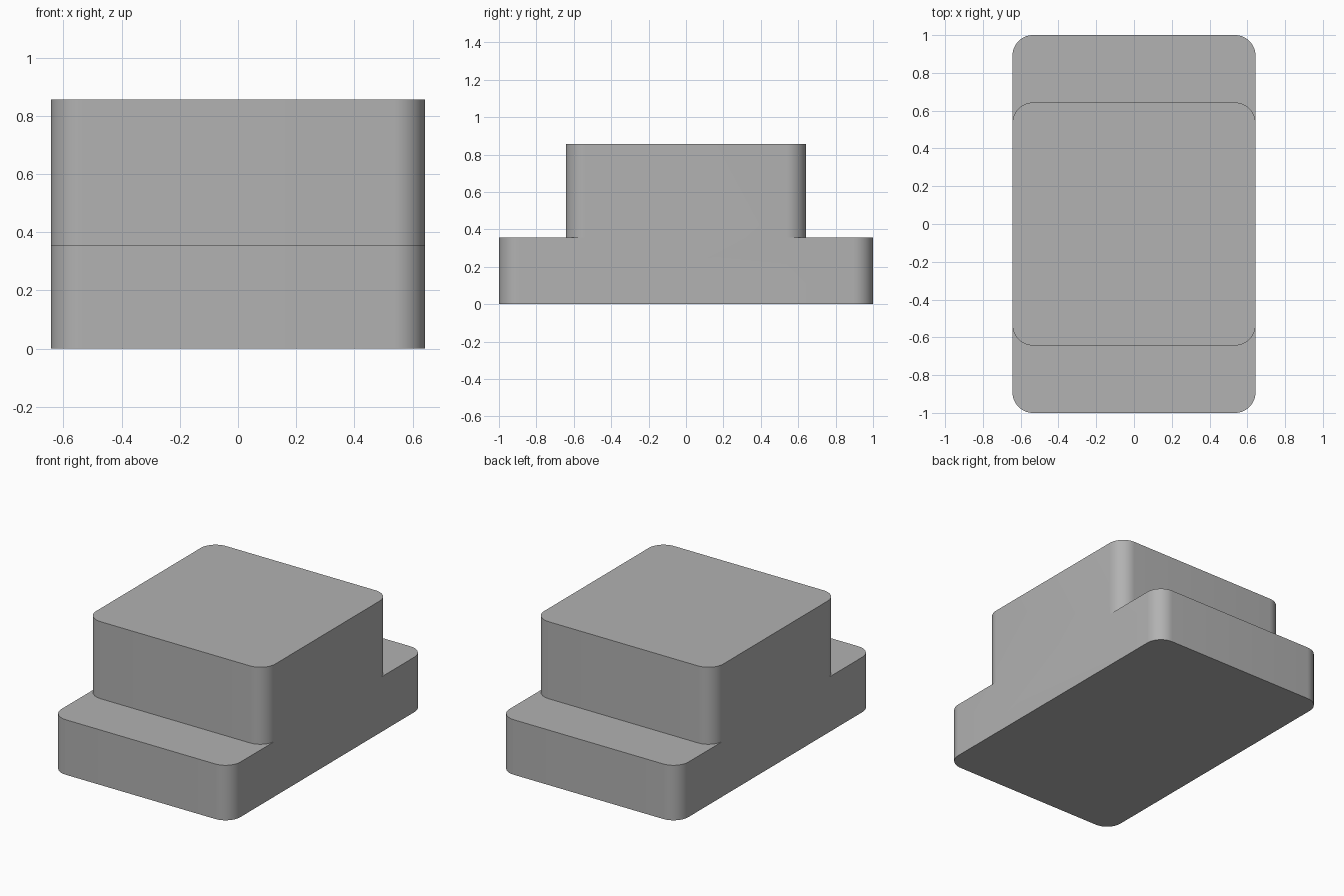
import bpy, bmesh, math

cube = bpy.data.objects.get("Cube")
if cube:
    bpy.data.objects.remove(cube, do_unlink=True)

UNIT = 1 / 14
HALF_WIDTH = 9 * UNIT
RADIUS = 1.5 * UNIT
CORNER_STEPS = 12

grey = bpy.data.materials.new("plain_grey")
grey.use_nodes = True
colour = (0.445, 0.445, 0.445, 1)
grey.diffuse_color = colour
grey.node_tree.nodes["Principled BSDF"].inputs["Base Color"].default_value = colour


def rounded_block(name, half_depth, height):
    """Upright block whose footprint has rounded corners."""
    bm = bmesh.new()
    outline = []
    for i, (sx, sy) in enumerate([(1, 1), (-1, 1), (-1, -1), (1, -1)]):
        for k in range(CORNER_STEPS + 1):
            a = math.pi / 2 * (i + k / CORNER_STEPS)
            outline.append(bm.verts.new((
                sx * (HALF_WIDTH - RADIUS) + RADIUS * math.cos(a),
                sy * (half_depth - RADIUS) + RADIUS * math.sin(a), 0)))
    base = bm.faces.new(outline)
    top = bmesh.ops.extrude_face_region(bm, geom=[base], use_keep_orig=True)
    verts = [g for g in top["geom"] if isinstance(g, bmesh.types.BMVert)]
    bmesh.ops.translate(bm, verts=verts, vec=(0, 0, height))
    bmesh.ops.recalc_face_normals(bm, faces=bm.faces)
    mesh = bpy.data.meshes.new(name)
    bm.to_mesh(mesh)
    bm.free()
    mesh.materials.append(grey)
    obj = bpy.data.objects.new(name, mesh)
    bpy.context.collection.objects.link(obj)
    return obj


# Long low slab and the taller middle block, merged into one solid
body = rounded_block("stepped_block", 14 * UNIT, 5 * UNIT)
upper = rounded_block("upper_block", 9 * UNIT, 12 * UNIT)
union = body.modifiers.new("join_upper", "BOOLEAN")
union.operation = "UNION"
union.solver = "EXACT"
union.object = upper

bpy.ops.object.select_all(action="DESELECT")
body.select_set(True)
bpy.context.view_layer.objects.active = body
bpy.ops.object.modifier_apply(modifier=union.name)
bpy.data.objects.remove(upper, do_unlink=True)
bpy.ops.object.shade_smooth_by_angle(angle=math.radians(30))
